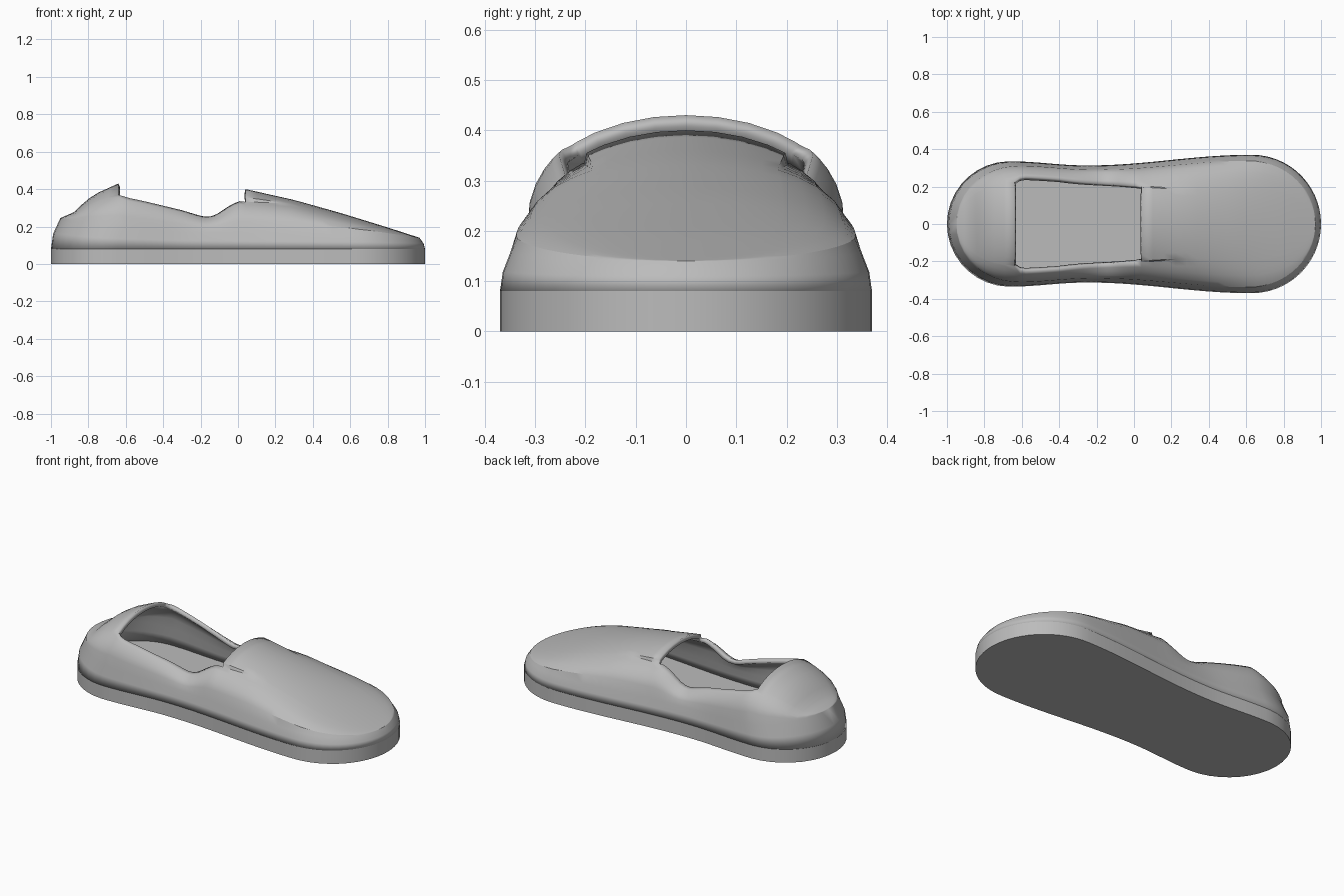
import bpy, bmesh, math

if "Cube" in bpy.data.objects:
    bpy.data.objects.remove(bpy.data.objects["Cube"])

grey = bpy.data.materials.new("plain grey")
grey.use_nodes = True
grey.diffuse_color = (0.5, 0.5, 0.5, 1)
grey.node_tree.nodes["Principled BSDF"].inputs["Base Color"].default_value = (0.5, 0.5, 0.5, 1)

BACK, FRONT = -0.64, 0.04      # ends of the foot opening
SOLE = 0.08                    # sole height


def lerp_table(table, x):
    if x <= table[0][0]:
        return table[0][1]
    for (a, p), (b, q) in zip(table, table[1:]):
        if x <= b:
            return p + (q - p) * (x - a) / (b - a)
    return table[-1][1]


def half_width(x):
    """Footprint: round heel, narrow waist, wider round toe."""
    heel, toe, waist = 0.335, 0.37, 0.313
    if x < heel - 1:
        return math.sqrt(max(0, heel ** 2 - (x - heel + 1) ** 2))
    if x > 1 - toe:
        return math.sqrt(max(0, toe ** 2 - (x - 1 + toe) ** 2))
    a, b, p, q = (heel - 1, -0.25, heel, waist) if x < -0.25 else (-0.25, 1 - toe, waist, toe)
    t = (x - a) / (b - a)
    return p + (q - p) * (1 - math.cos(math.pi * t)) / 2


def dome(u):
    return max(0, 1 - u * u) ** 0.4


# height of the ledge, the centre ridge and the opening rim along the length
LEDGE = [(-0.95, 0.245), (-0.72, 0.2), (-0.3, 0.17), (0.7, 0.155), (0.97, 0.14)]
RIDGE = [(-0.95, 0.245), (-0.87, 0.28), (-0.82, 0.335), (-0.75, 0.38), (BACK, 0.43),
         (FRONT, 0.4), (0.3, 0.342), (0.55, 0.272), (0.8, 0.195), (0.97, 0.14)]
RIM = [(BACK, 0.37), (-0.58, 0.352), (-0.5, 0.335), (-0.3, 0.287), (-0.2, 0.257),
       (-0.16, 0.25), (-0.12, 0.262), (-0.04, 0.315), (0.0, 0.334), (FRONT, 0.34)]
RIM_FRACTION = [(-0.7, 0.72), (BACK, 0.72), (-0.6, 0.8), (-0.4, 0.79), (-0.1, 0.7),
                (FRONT, 0.66), (0.27, 0.57)]

# stations along the length, closer together at both round ends
stations = [-0.95 + (BACK + 0.95) * (1 - math.cos(i / 9 * math.pi / 2)) for i in range(9)]
stations += [BACK + (FRONT - BACK) * i / 22 for i in range(22)]
stations += [FRONT + (0.97 - FRONT) * math.sin(i / 24 * math.pi / 2) for i in range(25)]


def section(xu):
    """Half cross-section from the sole edge up to the centre line."""
    x = max(-1, min(1, (xu - 0.01) / 0.96))
    w = half_width(x)
    wl = w * 0.945
    zl, zc = lerp_table(LEDGE, xu), lerp_table(RIDGE, xu)
    ur = lerp_table(RIM_FRACTION, xu)
    if BACK <= xu < FRONT - 0.001:
        zr = lerp_table(RIM, xu)
    else:
        seam = 0.02 * max(0, 1 - (xu - FRONT) / 0.23) if xu > FRONT - 0.01 else 0
        zr = zl + (zc - zl) * dome(ur) - seam
    pts = [(x, w, SOLE), (x * 0.99 + 0.002, w * 0.985, SOLE + (zl - SOLE) * 0.5)]
    for f in (0, 0.08, 0.25, 0.5, 0.75, 1):
        u = 1 + (ur - 1) * f
        pts.append((xu, wl * u, zl + (zr - zl) * dome(u) / dome(ur)))
    rim_index = len(pts) - 1
    for f in (0.97, 0.8, 0.55, 0.28, 0):
        u = ur * f
        pts.append((xu, wl * u, zl + (zc - zl) * dome(u)))
    return pts, rim_index


def finish(bm, name, angle=30):
    bmesh.ops.remove_doubles(bm, verts=bm.verts, dist=0.0004)
    bmesh.ops.recalc_face_normals(bm, faces=bm.faces)
    mesh = bpy.data.meshes.new(name)
    bm.to_mesh(mesh)
    bm.free()
    mesh.materials.append(grey)
    obj = bpy.data.objects.new(name, mesh)
    bpy.context.collection.objects.link(obj)
    bpy.ops.object.select_all(action="DESELECT")
    obj.select_set(True)
    bpy.context.view_layer.objects.active = obj
    bpy.ops.object.shade_smooth_by_angle(angle=math.radians(angle))
    return obj


# upper: lofted shell with the foot opening left out
bm = bmesh.new()
rows = []
for xu in stations:
    pts, rim = section(xu)
    full = pts + [(x, -y, z) for x, y, z in reversed(pts[:-1])]
    rows.append([bm.verts.new(p) for p in full])
count = len(rows[0])
for i in range(len(rows) - 1):
    middle = (stations[i] + stations[i + 1]) / 2
    for j in range(count - 1):
        if BACK < middle < FRONT and rim <= j < count - 1 - rim:
            continue
        bm.faces.new((rows[i][j], rows[i + 1][j], rows[i + 1][j + 1], rows[i][j + 1]))
upper = finish(bm, "upper")
if sum(p.normal.z * p.area for p in upper.data.polygons) < 0:
    upper.data.flip_normals()
wall = upper.modifiers.new("wall thickness", "SOLIDIFY")
wall.thickness = 0.025
wall.offset = -1

# sole: flat slab with the same footprint
bm = bmesh.new()
xs = [max(-1, min(1, (s - 0.01) / 0.96)) for s in stations]
outline = [(x, half_width(x)) for x in xs] + [(x, -half_width(x)) for x in reversed(xs[1:-1])]
base = bm.faces.new([bm.verts.new((x, y, 0)) for x, y in outline])
top = bmesh.ops.extrude_face_region(bm, geom=[base], use_keep_orig=True)["geom"]
bmesh.ops.translate(bm, vec=(0, 0, SOLE), verts=[v for v in top if isinstance(v, bmesh.types.BMVert)])
finish(bm, "sole")
